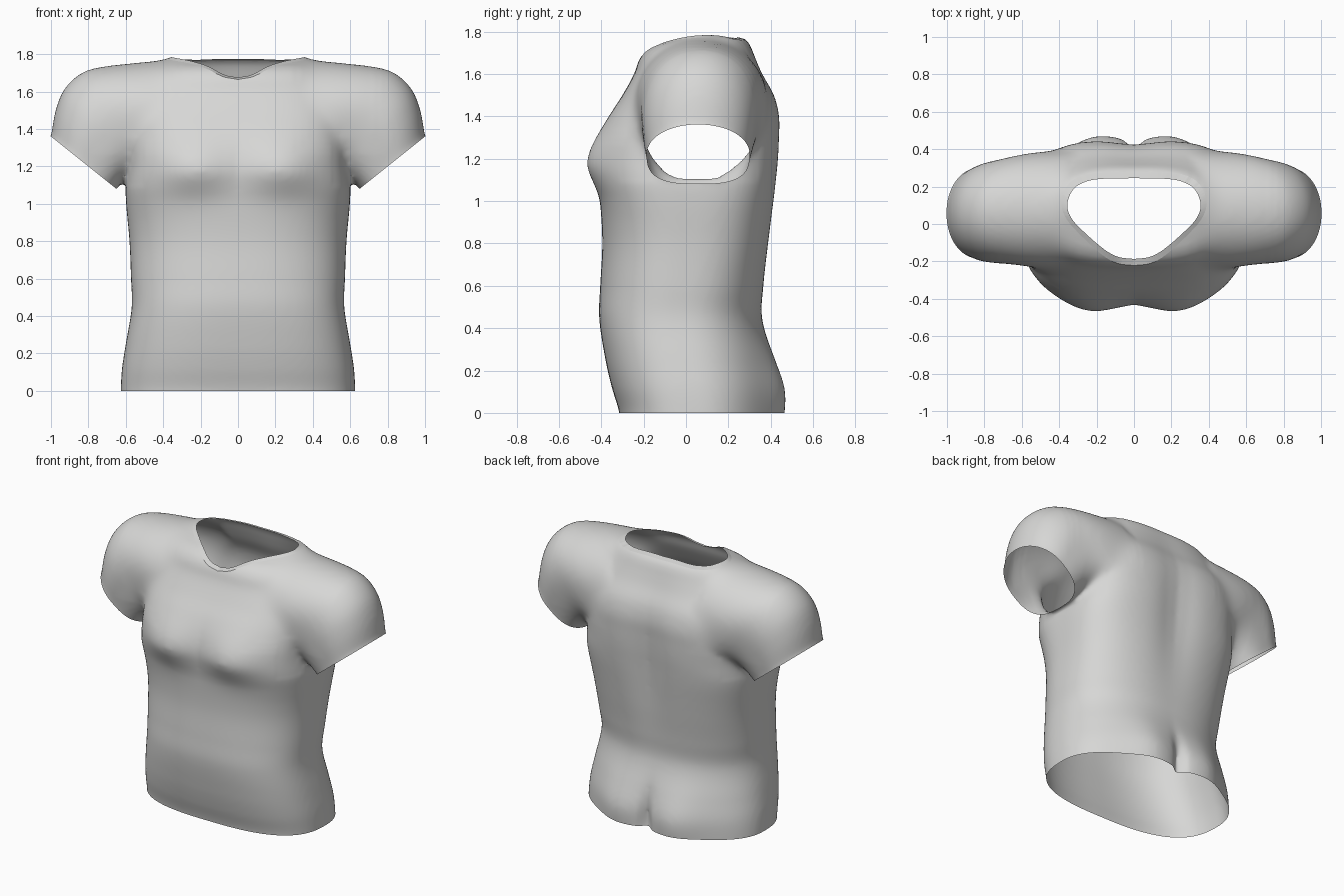
import bpy, bmesh, math
from mathutils import Vector

if "Cube" in bpy.data.objects:
    bpy.data.objects.remove(bpy.data.objects["Cube"])


def curve_table(table, z):
    """Smoothly interpolate rows of (z, a, b, ...) at z."""
    z = min(max(z, table[0][0]), table[-1][0])
    k = next(i for i in range(len(table) - 1) if z <= table[i + 1][0])
    p, q = table[k], table[k + 1]
    o, r = table[max(k - 1, 0)], table[min(k + 2, len(table) - 1)]
    h = q[0] - p[0]
    t = (z - p[0]) / h
    out = []
    for i in range(1, len(p)):
        m0 = (q[i] - o[i]) / (q[0] - o[0]) * h
        m1 = (r[i] - p[i]) / (r[0] - p[0]) * h
        out.append((2 * t**3 - 3 * t**2 + 1) * p[i] + (t**3 - 2 * t**2 + t) * m0
                   + (3 * t**2 - 2 * t**3) * q[i] + (t**3 - t**2) * m1)
    return out


def bump(v, centre, width):
    return math.exp(-((v - centre) / width) ** 2)


def power(v, n):
    return math.copysign(abs(v) ** (2 / n), v)


def loft(bm, rings):
    """Closed solid through rings of equal point count."""
    rows = [[bm.verts.new(p) for p in ring] for ring in rings]
    n = len(rows[0])
    for a, b in zip(rows, rows[1:]):
        for i in range(n):
            j = (i + 1) % n
            bm.faces.new((a[i], a[j], b[j], b[i]))
    bm.faces.new(rows[0][::-1])
    bm.faces.new(rows[-1])


def new_object(name, bm):
    bmesh.ops.recalc_face_normals(bm, faces=bm.faces[:])
    mesh = bpy.data.meshes.new(name)
    bm.to_mesh(mesh)
    bm.free()
    ob = bpy.data.objects.new(name, mesh)
    bpy.context.collection.objects.link(ob)
    return ob


def apply_modifier(ob, kind, **settings):
    mod = ob.modifiers.new(kind.lower(), kind)
    for key, value in settings.items():
        setattr(mod, key, value)
    bpy.context.view_layer.objects.active = ob
    bpy.ops.object.modifier_apply(modifier=mod.name)


# Torso: height, half width, front y, back y
TORSO = [
    (-0.10, .627, -.31, .435), (0, .627, -.315, .435), (.12, .62, -.35, .435),
    (.25, .60, -.38, .41), (.45, .568, -.41, .36), (.60, .572, -.405, .37),
    (.80, .58, -.395, .395), (1.0, .598, -.405, .42), (1.09, .60, -.415, .43),
    (1.19, .585, -.42, .44), (1.30, .58, -.40, .445), (1.40, .575, -.36, .445),
    (1.50, .575, -.30, .42), (1.60, .56, -.245, .365), (1.68, .53, -.215, .33),
    (1.73, .48, -.165, .31), (1.76, .43, -.08, .29), (1.782, .39, 0, .26),
]
# Squareness of the section: height, front, back
SQUARE = [(-.1, 2.8, 2.15), (.3, 2.7, 2.2), (.6, 2.5, 2.5), (.9, 2.6, 2.9),
          (1.15, 3.1, 3.3), (1.5, 3.1, 3.3), (1.68, 2.5, 2.6), (1.8, 2.4, 2.5)]


def torso_ring(z, n=160):
    w, front, back = curve_table(TORSO, z)
    square = curve_table(SQUARE, z)
    mid, ring = (front + back) / 2, []
    for i in range(n):
        a = 2 * math.pi * i / n
        e = square[0] if math.sin(a) < 0 else square[1]
        x = w * power(math.cos(a), e)
        s = power(math.sin(a), e)
        y = mid + s * (back - front) / 2
        side = abs(x)
        if s < 0:      # chest
            y += s * .054 * bump(side, .24, .19) * bump(z, 1.18, .12 if z < 1.18 else .16)
        else:          # seat, cleft, spine hollow
            y += s * .05 * bump(side, .22, .17) * bump(z, .06, .22)
            y -= s * .05 * bump(x, 0, .04) * bump(z, .04, .16)
            y -= s * .03 * bump(x, 0, .13) * bump(z, 1.15, .42)
        ring.append((x, y, z))
    return ring


# Sleeve: step, inner x, inner z, outer x, outer z, front y, back y
SLEEVE = [
    (0, .65, 1.08, 1.0, 1.36, -.185, .30), (1, .60, 1.13, .975, 1.50, -.20, .32),
    (2, .545, 1.165, .93, 1.61, -.21, .338), (3, .49, 1.18, .85, 1.69, -.215, .355),
    (4, .43, 1.17, .75, 1.73, -.225, .375), (5, .34, 1.15, .60, 1.75, -.24, .39),
    (6, .20, 1.15, .40, 1.768, -.24, .39),
]
HEM_POINT = Vector((1.0, 0, 1.36))
HEM_OUT = Vector((.28, 0, -.35)).normalized()


def sleeve_rings(side, n=64):
    steps = [curve_table(SLEEVE, i / 4) for i in range(25)]
    first = list(steps[0])
    for k in (0, 2):
        first[k] += HEM_OUT.x * .08
        first[k + 1] += HEM_OUT.z * .08
    rings = []
    for ix, iz, ox, oz, yf, yb in [first] + steps:
        ring = []
        for i in range(n):
            a = 2 * math.pi * i / n
            e = 2.05 if math.cos(a) > 0 else 2.9    # flatter underarm
            u = .5 + .5 * power(math.cos(a), e)
            v = .5 + .5 * power(math.sin(a), e)
            ring.append((side * (ix + (ox - ix) * u), yf + (yb - yf) * v,
                         iz + (oz - iz) * u))
        rings.append(ring)
    return rings


# Blend torso and sleeves into one skin
bm = bmesh.new()
loft(bm, [torso_ring(-.1 + 1.882 * i / 80) for i in range(81)])
body_part = new_object("torso_blank", bm)
bm = bmesh.new()
bm.from_mesh(body_part.data)
for side in (1, -1):
    part = bmesh.new()
    loft(part, sleeve_rings(side))
    sleeve = new_object("sleeve_blank", part)
    bm.from_mesh(sleeve.data)
    bpy.data.objects.remove(sleeve)
bpy.data.objects.remove(body_part)
shirt = new_object("shirt", bm)
apply_modifier(shirt, 'REMESH', mode='VOXEL', voxel_size=.015)
apply_modifier(shirt, 'SMOOTH', factor=.5, iterations=8)

# Soften the shoulder seams and the armpits
bm = bmesh.new()
bm.from_mesh(shirt.data)
for near, far, low, high in ((.30, .80, 1.27, 2), (.34, .76, 1.30, 2), (.38, .72, 1.34, 2),
                             (.50, .66, 1.10, 1.36)):
    seam = [v for v in bm.verts if near < abs(v.co.x) < far and low < v.co.z < high]
    for _ in range(12):
        bmesh.ops.smooth_vert(bm, verts=seam, factor=.5,
                              use_axis_x=True, use_axis_y=True, use_axis_z=True)
bm.to_mesh(shirt.data)
bm.free()

# Neck cutter: smooth closed outline extruded upward
HALF = [(0, 0, -.222), (1, .09, -.21), (2, .17, -.165), (3, .28, -.065), (4, .36, .025),
        (5, .388, .11), (6, .36, .20), (7, .30, .25), (8, .20, .275), (9, 0, .28)]
right = [curve_table(HALF, i / 4) for i in range(37)]
smooth = right + [(-x, y) for x, y in right[-2:0:-1]]
FLOOR = 1.45
bm = bmesh.new()
loft(bm, [[(x, y, z) for x, y in smooth] for z in (FLOOR, 2.0)])
cutter = new_object("neck_cutter", bm)
cutter.hide_render = True
apply_modifier(shirt, 'BOOLEAN', operation='DIFFERENCE', object=cutter, solver='EXACT')
bpy.data.objects.remove(cutter)

bm = bmesh.new()
bm.from_mesh(shirt.data)
bm.normal_update()

# Open the neck by removing the walls and floor left by the cutter
walls = []
for f in bm.faces:
    c = f.calc_center_median()
    if abs(c.x) < .395 and -.23 < c.y < .285 and c.z > FLOOR - .005:
        if abs(f.normal.z) < .01 or c.z < FLOOR + .005:
            walls.append(f)
bmesh.ops.delete(bm, geom=walls, context='FACES')

# Open the bottom hem
bmesh.ops.bisect_plane(bm, geom=bm.verts[:] + bm.edges[:] + bm.faces[:],
                       plane_co=(0, 0, 0), plane_no=(0, 0, -1), clear_outer=True)


def sleeve_faces(side):
    return [f for f in bm.faces if f.calc_center_median().x * side > .625
            and f.calc_center_median().z > .85]


# Open the sleeve hems
for side in (1, -1):
    co = Vector((side * HEM_POINT.x, 0, HEM_POINT.z))
    no = Vector((side * HEM_OUT.x, 0, HEM_OUT.z))
    faces = sleeve_faces(side)
    edges = {e for f in faces for e in f.edges}
    verts = {v for f in faces for v in f.verts}
    bmesh.ops.bisect_plane(bm, geom=list(verts) + list(edges) + faces,
                           plane_co=co, plane_no=no)
    ends = [f for f in sleeve_faces(side)
            if (f.calc_center_median() - co).dot(no) > 1e-5]
    bmesh.ops.delete(bm, geom=ends, context='FACES')

# Narrow collar band around the neck, with a crease at its seam
rim = [e for e in bm.edges if e.is_boundary and e.verts[0].co.z > 1.5]
for e in rim:
    e.smooth = False
made = bmesh.ops.extrude_edge_only(bm, edges=rim)["geom"]
for v in (g for g in made if isinstance(g, bmesh.types.BMVert)):
    v.co.x *= .92
    v.co.y = .03 + (v.co.y - .03) * .86
    v.co.z += .010
bm.to_mesh(shirt.data)
bm.free()

# Plain grey cloth
cloth = bpy.data.materials.new("grey_cloth")
cloth.diffuse_color = (.68, .68, .67, 1)
cloth.use_nodes = True
cloth.node_tree.nodes["Principled BSDF"].inputs["Base Color"].default_value = cloth.diffuse_color
shirt.data.materials.clear()
shirt.data.materials.append(cloth)
for f in shirt.data.polygons:
    f.material_index = 0
bpy.context.view_layer.objects.active = shirt
shirt.select_set(True)
bpy.ops.object.shade_smooth_by_angle(angle=math.radians(40))
